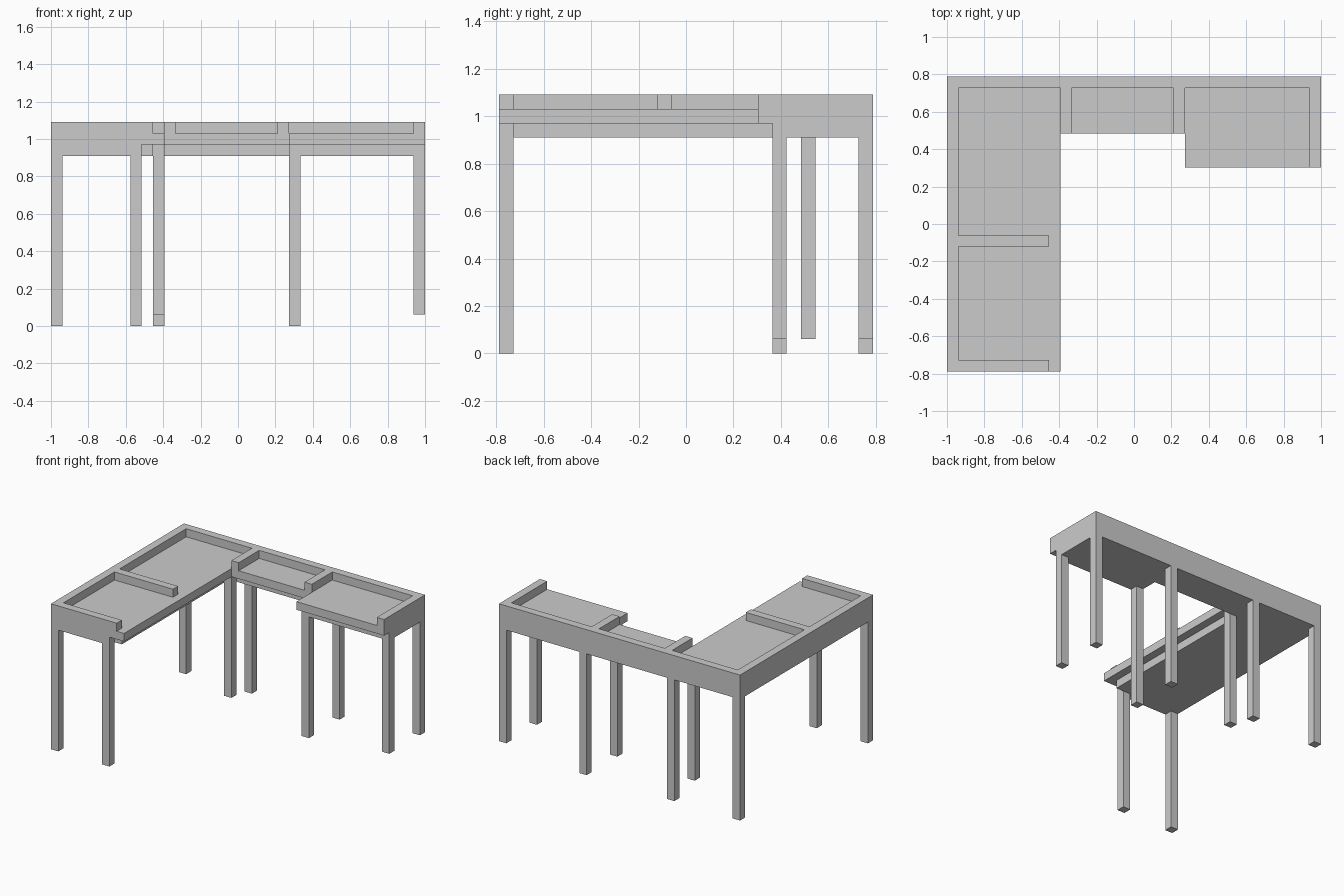
import bpy, bmesh

if "Cube" in bpy.data.objects:
    bpy.data.objects.remove(bpy.data.objects["Cube"])

U = 2 / 33  # the model sits on a regular grid of this step


def slab(name, outline, z0, z1):
    """Extrude a grid outline (counter-clockwise) from level z0 to z1."""
    bm = bmesh.new()
    verts = [bm.verts.new(((x - 16.5) * U, (y - 13) * U, z0 * U)) for x, y in outline]
    face = bm.faces.new(verts)
    ext = bmesh.ops.extrude_face_region(bm, geom=[face], use_keep_orig=True)
    top = [g for g in ext["geom"] if isinstance(g, bmesh.types.BMVert)]
    bmesh.ops.translate(bm, verts=top, vec=(0, 0, (z1 - z0) * U))
    bmesh.ops.recalc_face_normals(bm, faces=bm.faces)
    mesh = bpy.data.meshes.new(name)
    bm.to_mesh(mesh)
    bm.free()
    obj = bpy.data.objects.new(name, mesh)
    bpy.context.collection.objects.link(obj)
    return obj


# Apron layer, set back under the inner edges of the tabletop
slab("apron", [(0, 0), (8, 0), (8, 1), (9, 1), (9, 21), (10, 21), (10, 22),
               (21, 22), (21, 19), (33, 19), (33, 26), (0, 26)], 15, 16)

# Tabletop: long left wing, narrow bridge, right wing
slab("tabletop", [(0, 0), (10, 0), (10, 21), (21, 21), (21, 18),
                  (33, 18), (33, 26), (0, 26)], 16, 17)

# Raised rim along the outside, with dividers reaching inwards
slab("rim_and_dividers", [(0, 0), (9, 0), (9, 1), (1, 1), (1, 11), (9, 11), (9, 12),
                          (1, 12), (1, 25), (10, 25), (10, 21), (11, 21), (11, 25),
                          (20, 25), (20, 21), (21, 21), (21, 25), (32, 25),
                          (32, 18), (33, 18), (33, 26), (0, 26)], 17, 18)

# Legs: grid corner and foot level (three of them stop short of the floor)
legs = {
    "left_front_outer_leg": (0, 0, 0), "left_front_inner_leg": (7, 0, 0),
    "left_back_leg": (0, 25, 0),
    "bridge_front_leg": (9, 21, 1), "bridge_back_leg": (9, 25, 0),
    "right_front_inner_leg": (21, 19, 0), "right_back_inner_leg": (21, 25, 0),
    "right_front_outer_leg": (32, 19, 1), "right_back_outer_leg": (32, 25, 1),
}
for name, (x, y, foot) in legs.items():
    slab(name, [(x, y), (x + 1, y), (x + 1, y + 1), (x, y + 1)], foot, 15)
